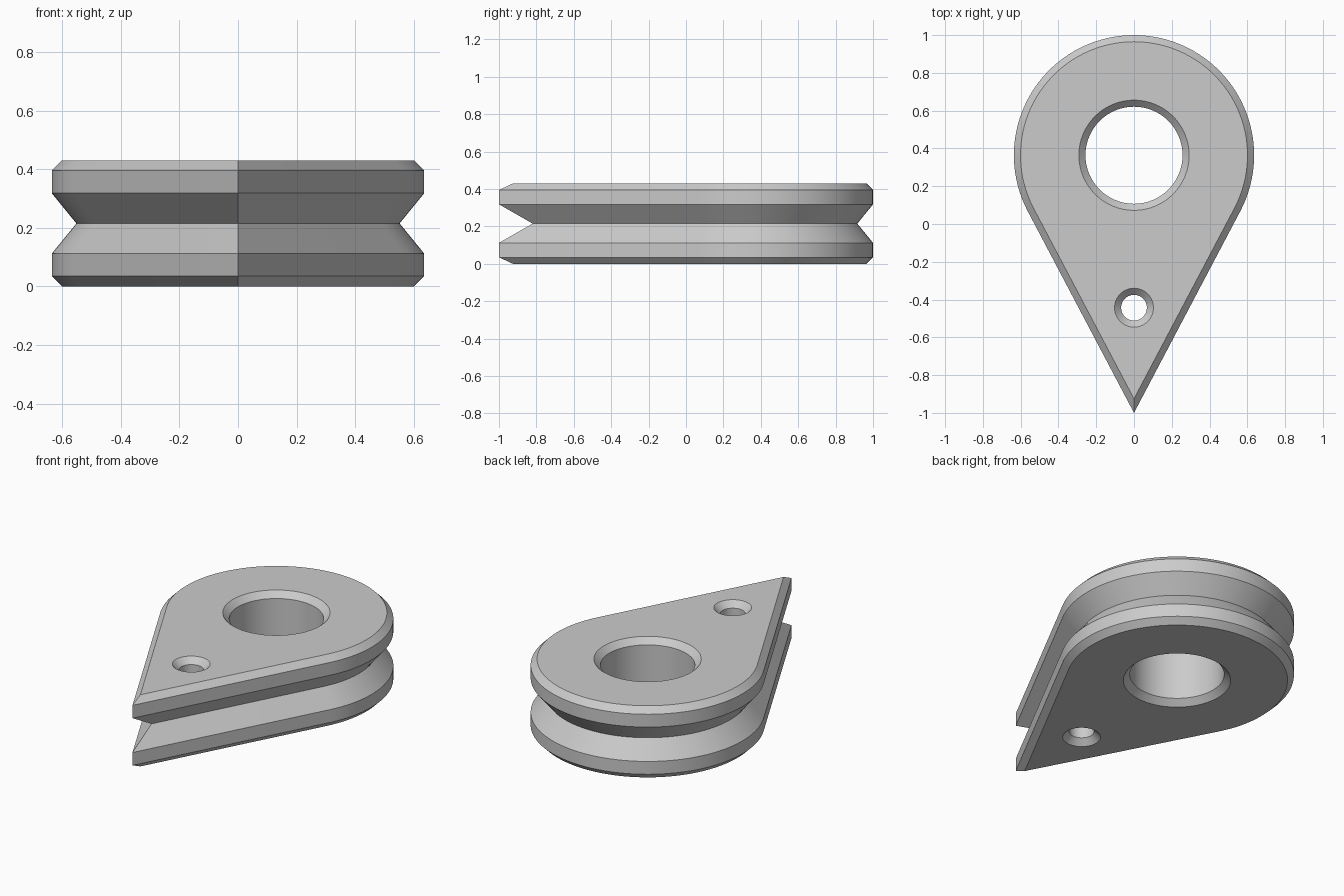
import bpy
import bmesh
from math import sin, cos, asin, pi, radians

if "Cube" in bpy.data.objects:
    bpy.data.objects.remove(bpy.data.objects["Cube"], do_unlink=True)

RADIUS = 0.636
CENTRE_Y = 1 - RADIUS
HEIGHT = 0.43
CHAMFER = 0.035
HALF_ANGLE = asin(RADIUS / (1 + CENTRE_Y))   # half of the pointed tip's angle


def teardrop(inset, steps=72):
    """Round head with tangent sides meeting at a point, offset inwards."""
    r = RADIUS - inset
    start, sweep = -HALF_ANGLE, pi + 2 * HALF_ANGLE
    pts = [(r * cos(start + sweep * i / steps),
            CENTRE_Y + r * sin(start + sweep * i / steps)) for i in range(steps + 1)]
    return pts + [(0, CENTRE_Y - r / sin(HALF_ANGLE))]


def circle(y, r, steps=64):
    return [(r * cos(2 * pi * i / steps), y + r * sin(2 * pi * i / steps))
            for i in range(steps)]


def loft(bm, sections):
    """Join (outline, z) sections with quads; return the bottom and top rings."""
    rings = [[bm.verts.new((x, y, z)) for x, y in pts] for pts, z in sections]
    for low, high in zip(rings, rings[1:]):
        for i in range(len(low)):
            j = (i + 1) % len(low)
            bm.faces.new((low[i], low[j], high[j], high[i]))
    return rings[0], rings[-1]


def hole(bm, y, r):
    """Through hole, chamfered at both ends."""
    wide, narrow = circle(y, r + CHAMFER), circle(y, r)
    return loft(bm, [(wide, 0), (narrow, CHAMFER),
                     (narrow, HEIGHT - CHAMFER), (wide, HEIGHT)])


bm = bmesh.new()

# Rim: chamfer, flange, V groove, flange, chamfer
profile = [(CHAMFER, 0), (0, CHAMFER), (0, 0.112), (0.084, HEIGHT / 2)]
profile += [(inset, HEIGHT - z) for inset, z in reversed(profile[:-1])]
walls = [loft(bm, [(teardrop(inset), z) for inset, z in profile])]

# Large centre hole and small hole near the tip
walls += [hole(bm, CENTRE_Y, 0.257), hole(bm, -0.443, 0.068)]

# Flat bottom and top faces around the holes
for end, direction in ((0, -1), (1, 1)):
    edges = []
    for wall in walls:
        ring = wall[end]
        edges += [bm.edges.get((a, b)) for a, b in zip(ring, ring[1:] + ring[:1])]
    bmesh.ops.triangle_fill(bm, use_beauty=True, edges=edges, normal=(0, 0, direction))

bmesh.ops.recalc_face_normals(bm, faces=bm.faces)
mesh = bpy.data.meshes.new("grooved_teardrop_thimble")
bm.to_mesh(mesh)
bm.free()

thimble = bpy.data.objects.new("grooved_teardrop_thimble", mesh)
bpy.context.collection.objects.link(thimble)

# Single grey material
grey = bpy.data.materials.new("light_grey")
grey.use_nodes = True
colour = (0.6, 0.6, 0.6, 1)
grey.diffuse_color = colour
grey.node_tree.nodes["Principled BSDF"].inputs["Base Color"].default_value = colour
mesh.materials.append(grey)

# Smooth curved walls, crisp chamfers
bpy.ops.object.select_all(action='DESELECT')
thimble.select_set(True)
bpy.context.view_layer.objects.active = thimble
bpy.ops.object.shade_smooth_by_angle(angle=radians(25))
